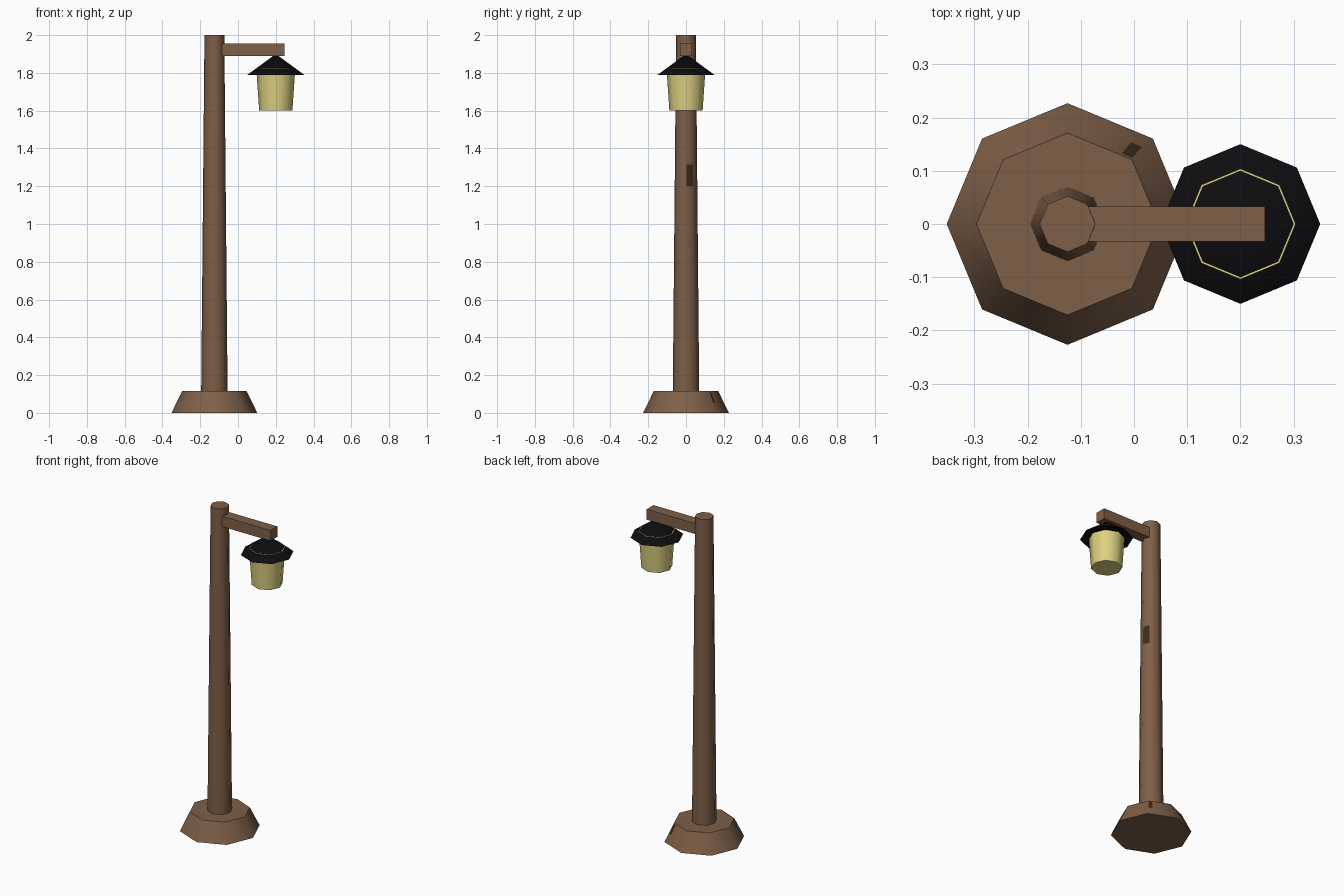
import bpy, bmesh, math
from mathutils import Vector

cube = bpy.data.objects.get("Cube")
if cube:
    bpy.data.objects.remove(cube, do_unlink=True)


def material(name, rgb):
    m = bpy.data.materials.new(name)
    m.use_nodes = True
    color = (*rgb, 1)
    m.diffuse_color = color
    m.node_tree.nodes["Principled BSDF"].inputs["Base Color"].default_value = color
    return m


wood = material("brown wood", (0.21, 0.115, 0.064))
black = material("black metal", (0.004, 0.004, 0.005))
glow = material("pale yellow glass", (0.72, 0.64, 0.22))
stain = material("dark stain", (0.045, 0.026, 0.008))


def finish(name, bm, mat, smooth=False):
    bmesh.ops.recalc_face_normals(bm, faces=bm.faces)
    mesh = bpy.data.meshes.new(name)
    bm.to_mesh(mesh)
    bm.free()
    mesh.materials.append(mat)
    obj = bpy.data.objects.new(name, mesh)
    bpy.context.collection.objects.link(obj)
    if smooth:
        bpy.ops.object.select_all(action="DESELECT")
        obj.select_set(True)
        bpy.context.view_layer.objects.active = obj
        bpy.ops.object.shade_smooth_by_angle(angle=math.radians(50))
    return obj


def corner(x, r, z, i):
    a = math.tau * i / 8
    return Vector((x + r * math.cos(a), r * math.sin(a), z))


def frustum(name, x, r0, r1, z0, z1, mat):
    """Eight-sided tapered part with corners on the axes; r1 = 0 gives a point."""
    bm = bmesh.new()
    low = [bm.verts.new(corner(x, r0, z0, i)) for i in range(8)]
    bm.faces.new(low)
    if r1:
        high = [bm.verts.new(corner(x, r1, z1, i)) for i in range(8)]
        bm.faces.new(high)
    else:
        high = [bm.verts.new((x, 0, z1))] * 8
    for i in range(8):
        j = (i + 1) % 8
        ring = [low[i], low[j], high[j]] + ([high[i]] if r1 else [])
        bm.faces.new(ring)
    return finish(name, bm, mat, smooth=True)


def mark(name, x, r0, r1, z0, z1, side, u, v):
    """Thin plate on one side of a frustum, u across and v up as fractions."""
    bm = bmesh.new()
    lift = 0.001
    quad = []
    for s, t in ((u[0], v[0]), (u[1], v[0]), (u[1], v[1]), (u[0], v[1])):
        r, z = r0 + (r1 - r0) * t + lift, z0 + (z1 - z0) * t
        quad.append(bm.verts.new(corner(x, r, z, side).lerp(corner(x, r, z, side + 1), s)))
    bm.faces.new(quad)
    finish(name, bm, stain)


def box(name, lo, hi, mat):
    bm = bmesh.new()
    bmesh.ops.create_cube(bm, size=1)
    for v in bm.verts:
        v.co = [(a + b) / 2 + c * (b - a) for a, b, c in zip(lo, hi, v.co)]
    return finish(name, bm, mat)


# Foot and post
foot = (-0.125, 0.227, 0.171, 0, 0.115)
post = (-0.125, 0.07, 0.0525, 0.1, 2)
frustum("foot", *foot, wood)
frustum("post", *post, wood)

# Weathered marks
mark("post_mark", *post, 0, (0.05, 0.9), (0.58, 0.64))
mark("foot_mark", *foot, 1, (0.02, 0.17), (0.45, 0.95))

# Arm and hanging lantern
box("arm", (-0.1, -0.033, 1.89), (0.246, 0.033, 1.955), wood)
frustum("lantern_glass", 0.2, 0.088, 0.1035, 1.6, 1.8265, glow)
frustum("lantern_roof", 0.2, 0.15, 0, 1.79, 1.9, black)
